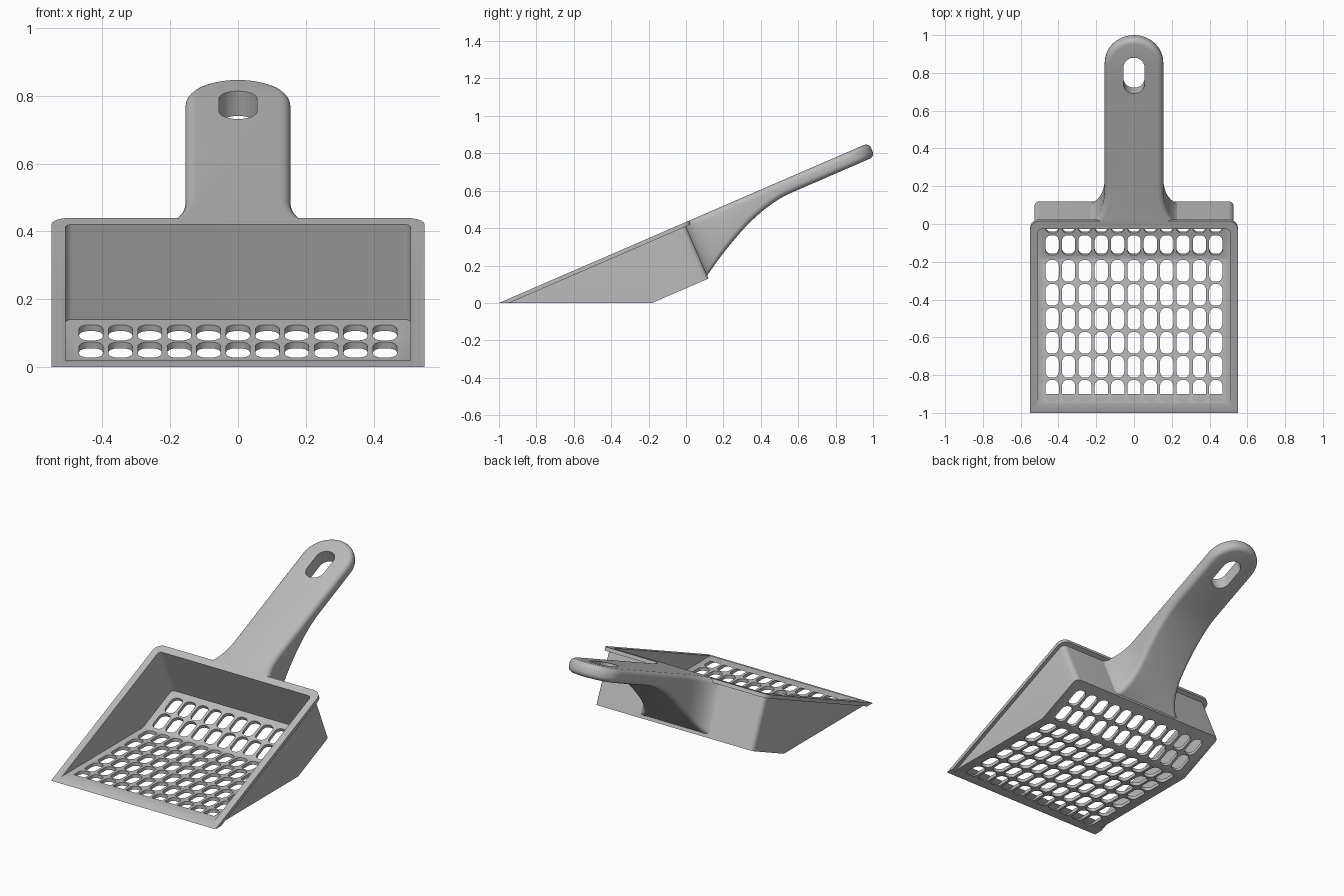
import bpy, bmesh, math
from mathutils import Matrix, Vector

if "Cube" in bpy.data.objects:
    bpy.data.objects.remove(bpy.data.objects["Cube"])

TILT = math.radians(23.4)
CT, ST = math.cos(TILT), math.sin(TILT)


def on_slope(s, d):
    """Distance s along the rim plane and depth d below it, as (y, z)."""
    return (-1 + s * CT + d * ST, s * ST - d * CT)


plastic = bpy.data.materials.new("grey_plastic")
plastic.use_nodes = True
GREY = (0.5, 0.5, 0.5, 1)
plastic.diffuse_color = GREY
plastic.node_tree.nodes["Principled BSDF"].inputs["Base Color"].default_value = GREY


def make_object(name, bm):
    bmesh.ops.recalc_face_normals(bm, faces=bm.faces)
    mesh = bpy.data.meshes.new(name)
    bm.to_mesh(mesh)
    bm.free()
    mesh.materials.append(plastic)
    obj = bpy.data.objects.new(name, mesh)
    bpy.context.collection.objects.link(obj)
    return obj


def extrude_profile(name, profile, half, radius):
    """Side profile extruded across x; its third edge gets rounded corners."""
    bm = bmesh.new()
    sides = [[bm.verts.new((x, y, z)) for y, z in profile] for x in (-half, half)]
    bm.faces.new(sides[0])
    bm.faces.new(sides[1][::-1])
    n = len(profile)
    for i in range(n):
        j = (i + 1) % n
        bm.faces.new((sides[0][i], sides[1][i], sides[1][j], sides[0][j]))
    corners = [bm.edges.get((side[2], side[3])) for side in sides]
    bmesh.ops.bevel(bm, geom=corners, offset=radius, segments=5,
                    profile=0.5, affect='EDGES')
    return make_object(name, bm)


def add_slot(bm, matrix, width, length, radius, height):
    """Rounded-rectangle prism centred on the matrix."""
    outline = []
    for k, (sx, sy) in enumerate(((1, 1), (-1, 1), (-1, -1), (1, -1))):
        for step in range(7):
            a = math.radians(90 * k + 15 * step)
            outline.append((sx * (width / 2 - radius) + radius * math.cos(a),
                            sy * (length / 2 - radius) + radius * math.sin(a)))
    rings = [[bm.verts.new(matrix @ Vector((x, y, z))) for x, y in outline]
             for z in (-height / 2, height / 2)]
    bm.faces.new(rings[0][::-1])
    bm.faces.new(rings[1])
    n = len(outline)
    for i in range(n):
        j = (i + 1) % n
        bm.faces.new((rings[0][i], rings[0][j], rings[1][j], rings[1][i]))


def cut(obj, *cutters):
    for cutter in cutters:
        cutter.hide_render = True
        mod = obj.modifiers.new("cut", 'BOOLEAN')
        mod.operation, mod.solver, mod.object = 'DIFFERENCE', 'EXACT', cutter
    graph = bpy.context.evaluated_depsgraph_get()
    mesh = bpy.data.meshes.new_from_object(obj.evaluated_get(graph))
    obj.modifiers.clear()
    obj.data = mesh


def slope_matrix(s, d):
    return Matrix.Translation((0, *on_slope(s, d))) @ Matrix.Rotation(TILT, 4, 'X')


# Pan body, rim flange and the cavity that hollows both
pan = extrude_profile("pan", [(-1, 0), (-0.18, 0), on_slope(1.08, 0.325),
                              on_slope(1.08, 0)], 0.528, 0.03)
rim = extrude_profile("rim", [(-1, 0), (-0.945, 0), on_slope(1.107, 0.022),
                              on_slope(1.107, 0)], 0.55, 0.05)
cavity = extrude_profile("cavity_cutter",
                         [(-1.05, 0.02), (-0.184, 0.02), on_slope(1.06, 0.305),
                          on_slope(1.06, -0.05), on_slope(0, -0.05)], 0.508, 0.02)

# Sifting holes: six rows in the flat floor, two in the ramp
bm = bmesh.new()
rows = [Matrix.Translation((0, -0.883 + 0.127 * r, 0)) for r in range(6)]
rows += [slope_matrix(s, 0.315) for s in (0.835, 0.962)]
for row in rows:
    for column in range(-5, 6):
        add_slot(bm, Matrix.Translation((0.0866 * column, 0, 0)) @ row,
                 0.07, 0.115, 0.03, 0.1)
holes = make_object("hole_cutter", bm)
cut(pan, cavity, holes)
cut(rim, cavity)

# Handle plan: flared root, straight grip, round end
GRIP, END = 0.155, 2.0
half_plan = []
for i in range(12):
    a = math.radians(90 * i / 12)
    half_plan.append((1.28 - 0.21 * math.cos(a), 0.26 - 0.105 * math.sin(a)))
half_plan += [(1.28 + (END - 1.28) * i / 16, GRIP) for i in range(16)]
for i in range(13):
    a = math.radians(90 * i / 12)
    half_plan.append((END + GRIP * math.sin(a), GRIP * math.cos(a)))
plan = half_plan + [(s, -x) for s, x in half_plan[-2::-1]]


def depth(s):
    return min(0.318, 0.08 + 0.236 * (max(0, 1.66 - s) / 0.576) ** 1.75)


# Handle skin: each plan point carries a section with rounded edges
ROUND = 0.03
bm = bmesh.new()
sections = []
for i, (s, x) in enumerate(plan):
    before, after = plan[max(i - 1, 0)], plan[min(i + 1, len(plan) - 1)]
    tangent = Vector((after[0] - before[0], after[1] - before[1])).normalized()
    out = Vector((-tangent.y, tangent.x))
    section = []
    for edge in (0, 1):
        for step in range(6):
            a = math.radians(18 * step)
            if edge == 0:
                inset, d = ROUND * (1 - math.sin(a)), ROUND * (1 - math.cos(a))
            else:
                inset = ROUND * (1 - math.cos(a))
                d = depth(s) - ROUND * (1 - math.sin(a))
            ps, px = s - out.x * inset, x - out.y * inset
            section.append(bm.verts.new((px, *on_slope(max(ps, 1.065), d))))
    sections.append(section)
for a, b in zip(sections, sections[1:]):
    for k in range(len(a) - 1):
        bm.faces.new((a[k], b[k], b[k + 1], a[k + 1]))
bm.faces.new([section[0] for section in sections])
last = len(sections) - 1
for i in range(last // 2):
    ring = [sections[i][-1], sections[i + 1][-1],
            sections[last - i - 1][-1], sections[last - i][-1]]
    bm.faces.new(list(dict.fromkeys(ring)))
bm.faces.new(sections[0] + sections[-1][::-1])
handle = make_object("handle", bm)

# Hanging slot
bm = bmesh.new()
add_slot(bm, slope_matrix(1.945, 0.04), 0.112, 0.207, 0.055, 0.2)
slot = make_object("slot_cutter", bm)
cut(handle, slot)

for cutter in (cavity, holes, slot):
    bpy.data.objects.remove(cutter)
for obj in (pan, rim, handle):
    bpy.ops.object.select_all(action='DESELECT')
    obj.select_set(True)
    bpy.context.view_layer.objects.active = obj
    bpy.ops.object.shade_smooth_by_angle(angle=math.radians(35))
